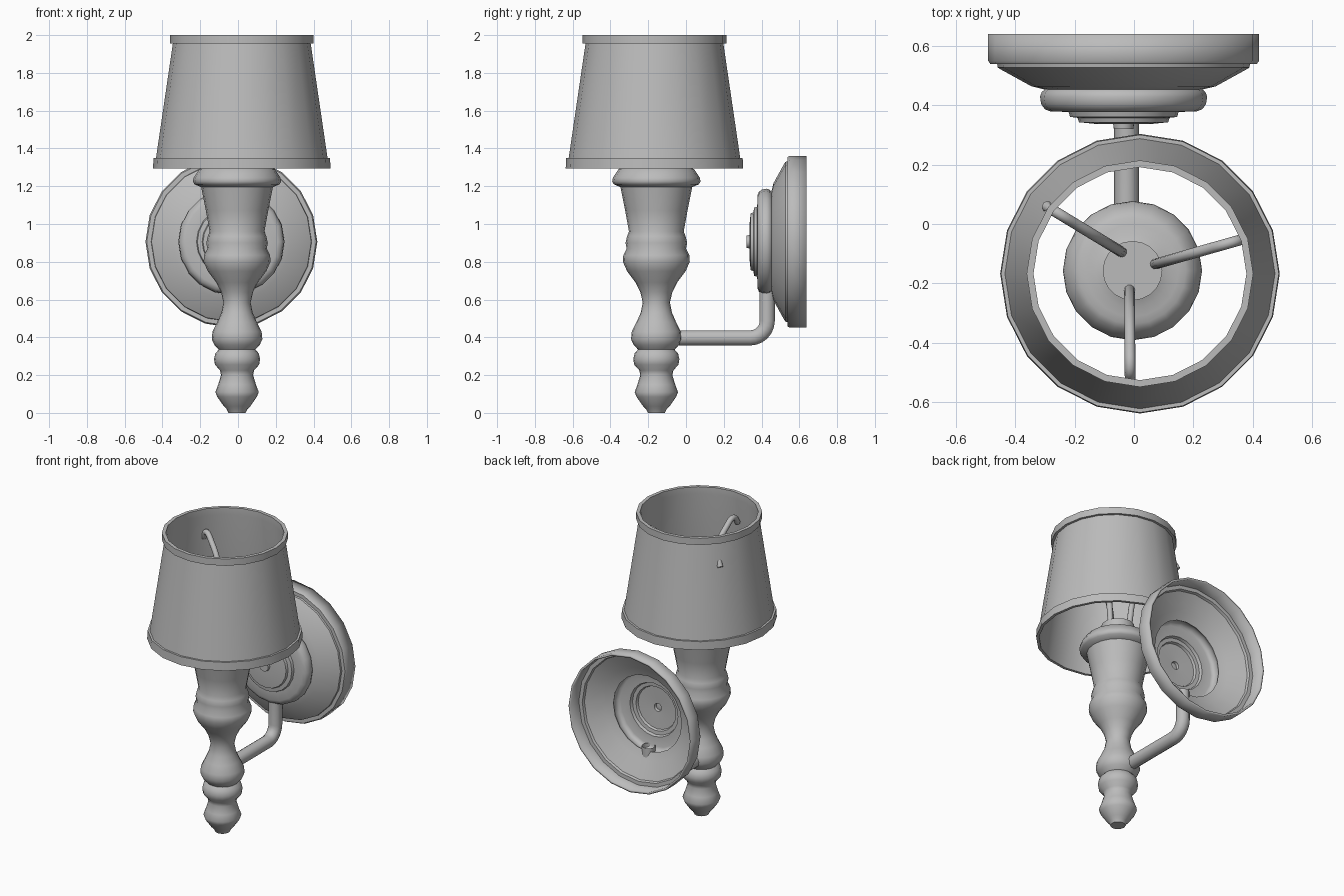
import bpy
import bmesh
import math
from mathutils import Vector

cube = bpy.data.objects.get("Cube")
if cube:
    bpy.data.objects.remove(cube, do_unlink=True)

SIDES = 20

# Single painted grey finish
grey = bpy.data.materials.new("plain_grey")
grey.use_nodes = True
grey.diffuse_color = (0.5, 0.5, 0.5, 1)
grey.node_tree.nodes["Principled BSDF"].inputs["Base Color"].default_value = (0.5, 0.5, 0.5, 1)


def finish(obj, angle):
    bpy.ops.object.select_all(action="DESELECT")
    obj.select_set(True)
    bpy.context.view_layer.objects.active = obj
    if obj.type == "CURVE":
        bpy.ops.object.convert(target="MESH")
        obj = bpy.context.view_layer.objects.active
    bpy.ops.object.shade_smooth_by_angle(angle=math.radians(angle))
    return obj


def lathe(name, profile, location, angle=35):
    """Turn a (radius, height) profile around the local z axis."""
    bm = bmesh.new()
    rings = []
    for r, z in profile:
        turns = [2 * math.pi * i / SIDES for i in range(SIDES)]
        rings.append([bm.verts.new((r * math.cos(a), r * math.sin(a), z)) for a in turns])
    for low, high in zip(rings, rings[1:]):
        for i in range(SIDES):
            j = (i + 1) % SIDES
            bm.faces.new((low[i], low[j], high[j], high[i]))
    bmesh.ops.remove_doubles(bm, verts=bm.verts, dist=0.0001)
    mesh = bpy.data.meshes.new(name)
    bm.to_mesh(mesh)
    bm.free()
    mesh.materials.append(grey)
    obj = bpy.data.objects.new(name, mesh)
    obj.location = location
    bpy.context.collection.objects.link(obj)
    return finish(obj, angle)


def tube(name, points, radius, kind, caps):
    """Sweep a round section along a path."""
    curve = bpy.data.curves.new(name, "CURVE")
    curve.dimensions = "3D"
    curve.bevel_depth = radius
    curve.bevel_resolution = 3
    curve.resolution_u = 6
    curve.use_fill_caps = caps
    spline = curve.splines.new(kind)
    if kind == "BEZIER":
        spline.bezier_points.add(len(points) - 1)
        for knot, p in zip(spline.bezier_points, points):
            knot.co = p
            knot.handle_left_type = knot.handle_right_type = "AUTO"
    else:
        spline.points.add(len(points) - 1)
        for knot, p in zip(spline.points, points):
            knot.co = (*p, 1)
    curve.materials.append(grey)
    obj = bpy.data.objects.new(name, curve)
    bpy.context.collection.objects.link(obj)
    return finish(obj, 45)


# Turned stem with bulbs, cup and lamp socket
lathe("turned_stem", [
    (0, 0), (0.045, 0), (0.055, 0.02), (0.07, 0.035), (0.105, 0.085),
    (0.115, 0.11), (0.1, 0.15), (0.085, 0.2), (0.09, 0.225), (0.117, 0.255),
    (0.122, 0.285), (0.115, 0.315), (0.097, 0.335), (0.12, 0.36), (0.134, 0.39),
    (0.13, 0.43), (0.105, 0.48), (0.083, 0.53), (0.072, 0.585), (0.085, 0.64),
    (0.11, 0.69), (0.155, 0.75), (0.177, 0.8), (0.175, 0.835), (0.157, 0.87),
    (0.163, 0.9), (0.155, 0.935), (0.145, 0.96), (0.165, 1.07), (0.19, 1.195),
    (0.225, 1.21), (0.234, 1.225), (0.23, 1.245), (0.2, 1.29), (0.18, 1.3),
    (0.155, 1.305), (0.125, 1.31), (0.1, 1.32), (0.1, 1.39), (0, 1.39),
], (-0.005, -0.157, 0), 50)

# Tapered open shade with a band at each end
lathe("lamp_shade", [
    (0.452, 1.295), (0.47, 1.295), (0.467, 1.35), (0.454, 1.35), (0.365, 1.955),
    (0.381, 1.955), (0.381, 2.0), (0.358, 2.0), (0.358, 1.955), (0.452, 1.295),
], (0.02, -0.167, 0))

# Hollow wall plate, turned to face forwards
plate = lathe("wall_plate", [
    (0.455, 0), (0.455, 0.09), (0.448, 0.1), (0.425, 0.1), (0.423, 0.112),
    (0.41, 0.12), (0.31, 0.175), (0.265, 0.186), (0.275, 0.194), (0.281, 0.21),
    (0.277, 0.235), (0.265, 0.252), (0.245, 0.26), (0.185, 0.261), (0.18, 0.278),
    (0.155, 0.281), (0.15, 0.296), (0.09, 0.302), (0.035, 0.302), (0.033, 0.318),
    (0, 0.318),
], (-0.035, 0.638, 0.906))
plate.rotation_euler.x = math.radians(90)
shell = plate.modifiers.new("thin_shell", "SOLIDIFY")
shell.thickness = 0.014
shell.offset = -1

# Bent pipe joining stem and wall plate
bend = 0.09
steps = [math.radians(a) for a in range(0, 91, 15)]
pipe = [(-0.025, -0.12, 0.397)]
pipe += [(-0.025, 0.34 + bend * math.sin(a), 0.397 + bend * (1 - math.cos(a))) for a in steps]
pipe.append((-0.025, 0.43, 0.68))
tube("support_pipe", pipe, 0.042, "POLY", False)

# Three hooked wires carrying the shade
rise = [(0, 1.37), (0.1, 1.58), (0.3, 1.73), (0.6, 1.815), (0.86, 1.85), (1, 1.8)]
spans = {
    "left": ((0.07, -0.135), (0.37, -0.05)),
    "right": ((-0.04, -0.095), (-0.295, 0.06)),
    "front": ((-0.015, -0.22), (-0.013, -0.525)),
}
for side, (start, end) in spans.items():
    path = [(*Vector(start).lerp(Vector(end), f), z) for f, z in rise]
    tube(side + "_shade_wire", path, 0.018, "BEZIER", True)
